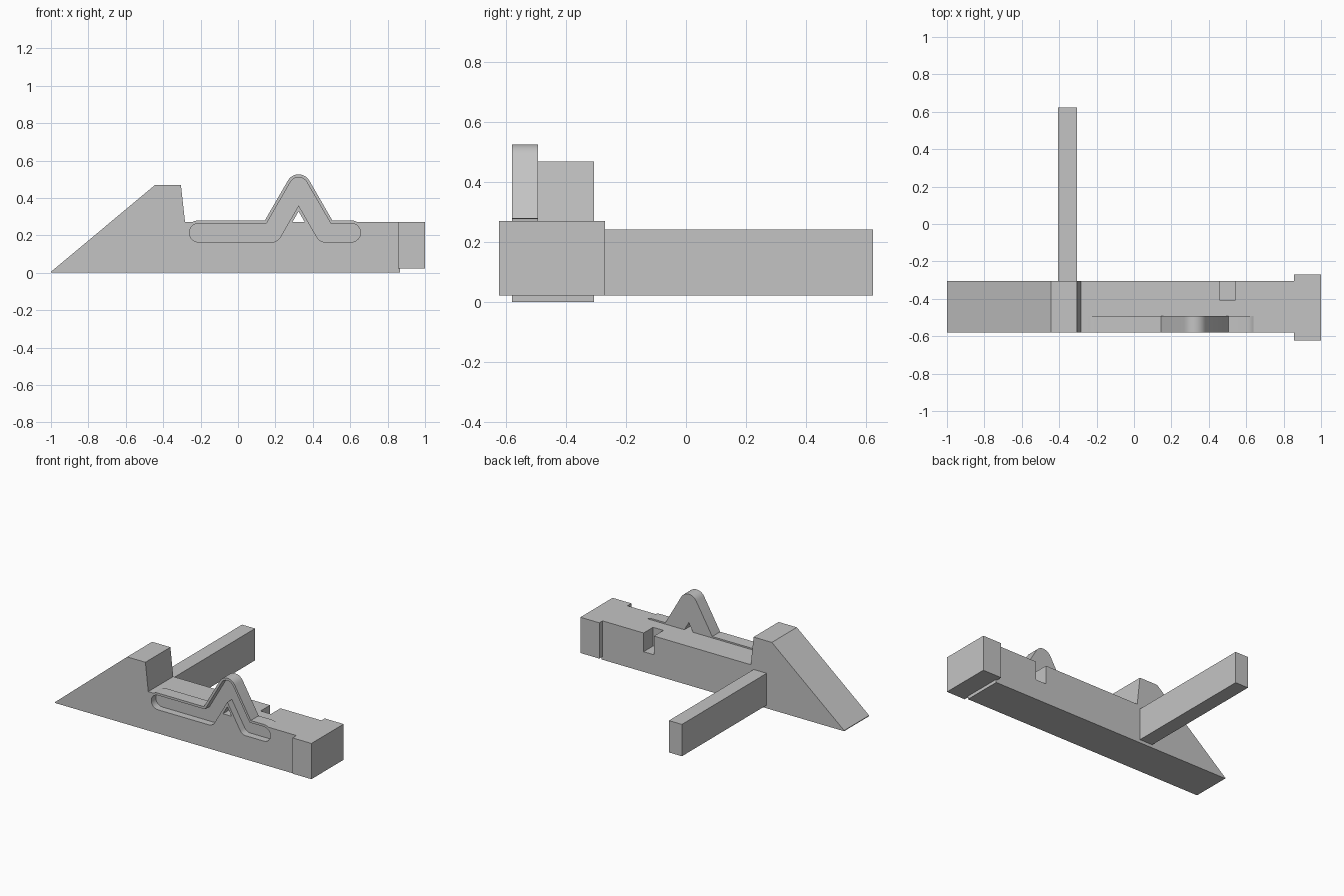
import bpy
import math
from mathutils import Vector

cube = bpy.data.objects.get("Cube")
if cube:
    bpy.data.objects.remove(cube, do_unlink=True)

grey = bpy.data.materials.new("plain grey")
grey.use_nodes = True
colour = (0.55, 0.55, 0.55, 1)
grey.diffuse_color = colour
grey.node_tree.nodes["Principled BSDF"].inputs["Base Color"].default_value = colour


def prism(name, outline, y0, y1):
    """Extrude an (x, z) outline, given counterclockwise, from y0 to y1."""
    n = len(outline)
    verts = [(x, y, z) for y in (y0, y1) for x, z in outline]
    faces = [list(range(n)), list(range(2 * n - 1, n - 1, -1))]
    faces += [(i, i + n, (i + 1) % n + n, (i + 1) % n) for i in range(n)]
    mesh = bpy.data.meshes.new(name)
    mesh.from_pydata(verts, [], faces)
    mesh.materials.append(grey)
    obj = bpy.data.objects.new(name, mesh)
    bpy.context.collection.objects.link(obj)
    return obj


def box(name, x0, x1, y0, y1, z0, z1):
    return prism(name, [(x0, z0), (x1, z0), (x1, z1), (x0, z1)], y0, y1)


def stroke(path, r):
    """Outline a path at distance r, with round ends and round outer corners."""
    pts = [Vector(p) for p in path]
    loop = pts + pts[-2:0:-1]
    out = []
    for i, p in enumerate(loop):
        a = (p - loop[i - 1]).normalized()
        b = (loop[(i + 1) % len(loop)] - p).normalized()
        normal = Vector((a.y, -a.x))
        turn = math.atan2(a.x * b.y - a.y * b.x, a.dot(b))
        if p in (pts[0], pts[-1]):
            turn = math.pi
        if turn > 0:
            steps = max(3, round(turn / 0.2))
            start = math.atan2(normal.y, normal.x)
            for k in range(steps + 1):
                t = start + turn * k / steps
                out.append(p + r * Vector((math.cos(t), math.sin(t))))
        else:
            miter = (normal + Vector((b.y, -b.x))).normalized()
            out.append(p + miter * r / math.cos(turn / 2))
    return [tuple(q) for q in out]


def boolean(target, other, operation):
    mod = target.modifiers.new(operation.lower(), "BOOLEAN")
    mod.operation = operation
    mod.solver = "EXACT"
    mod.object = other
    bpy.context.view_layer.objects.active = target
    bpy.ops.object.modifier_apply(modifier=mod.name)
    bpy.data.objects.remove(other, do_unlink=True)


# Wedge-ended body bar
FRONT, BACK = -0.58, -0.306
body = prism("body_bar", [(-1, 0), (0.865, 0), (0.865, 0.27), (-0.283, 0.27),
                          (-0.305, 0.468), (-0.445, 0.468), (-1, 0.005)], FRONT, BACK)

# Raised guide with a recessed track on the front
track = [(-0.21, 0.214), (0.182, 0.214), (0.324, 0.46), (0.466, 0.214), (0.605, 0.214)]
boolean(body, prism("guide", stroke(track, 0.066), FRONT, -0.493), "UNION")
boolean(body, prism("track_cutter", stroke(track, 0.05), FRONT - 0.1, FRONT + 0.05),
        "DIFFERENCE")

# Notch in the back edge
boolean(body, box("notch_cutter", 0.46, 0.54, -0.41, BACK + 0.1, 0.14, 0.4), "DIFFERENCE")

# End block and side arm
boolean(body, box("end_block", 0.855, 1, -0.623, -0.27, 0.022, 0.27), "UNION")
box("side_arm", -0.405, -0.305, BACK - 0.02, 0.623, 0.022, 0.243)

# Smooth the rounded corners only
bpy.context.view_layer.update()
body.select_set(True)
bpy.context.view_layer.objects.active = body
bpy.ops.object.shade_smooth_by_angle(angle=math.radians(25))
